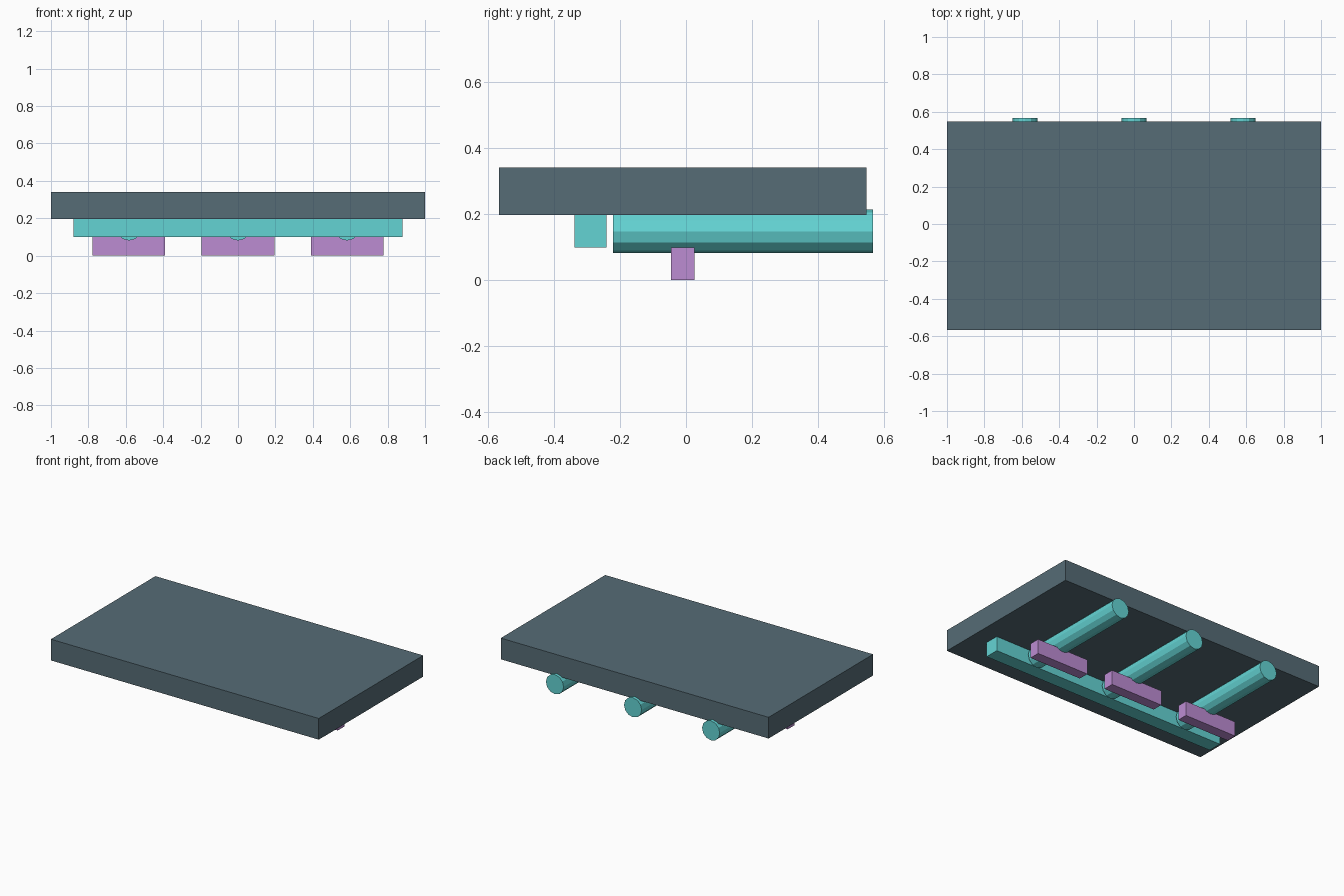
import bpy, math

if "Cube" in bpy.data.objects:
    bpy.data.objects.remove(bpy.data.objects["Cube"])


def material(name, rgb):
    m = bpy.data.materials.new(name)
    m.diffuse_color = (*rgb, 1)
    m.use_nodes = True
    m.node_tree.nodes["Principled BSDF"].inputs["Base Color"].default_value = m.diffuse_color
    return m


SLATE = material("slate", (0.093, 0.150, 0.181))
TEAL = material("teal", (0.127, 0.658, 0.658))
PURPLE = material("purple", (0.503, 0.262, 0.651))


def box(name, mat, x, y, z):
    """Box given by its (min, max) range on each axis."""
    bpy.ops.mesh.primitive_cube_add(size=1, location=[sum(r) / 2 for r in (x, y, z)])
    ob = bpy.context.object
    ob.name = name
    ob.scale = [r[1] - r[0] for r in (x, y, z)]
    bpy.ops.object.transform_apply(location=False, rotation=False, scale=True)
    ob.data.materials.append(mat)


def roller(name, mat, x, z, radius, y0, y1):
    """Twelve-sided faceted cylinder lying along y."""
    bpy.ops.mesh.primitive_cylinder_add(
        vertices=12, radius=radius, depth=y1 - y0,
        location=(x, (y0 + y1) / 2, z), rotation=(math.pi / 2, 0, 0))
    ob = bpy.context.object
    ob.name = name
    ob.data.materials.append(mat)


# Top slab and the cross bar under its front
box("top_slab", SLATE, (-1, 1), (-0.567, 0.547), (0.197, 0.34))
box("cross_bar", TEAL, (-0.88, 0.88), (-0.337, -0.241), (0.099, 0.197))

# Three rods, each resting on a foot block
for side, x in (("left", -0.583), ("middle", 0), ("right", 0.583)):
    roller(side + "_rod", TEAL, x, 0.147, 0.066, -0.221, 0.567)
    box(side + "_foot", PURPLE, (x - 0.194, x + 0.194), (-0.046, 0.025), (0, 0.099))
